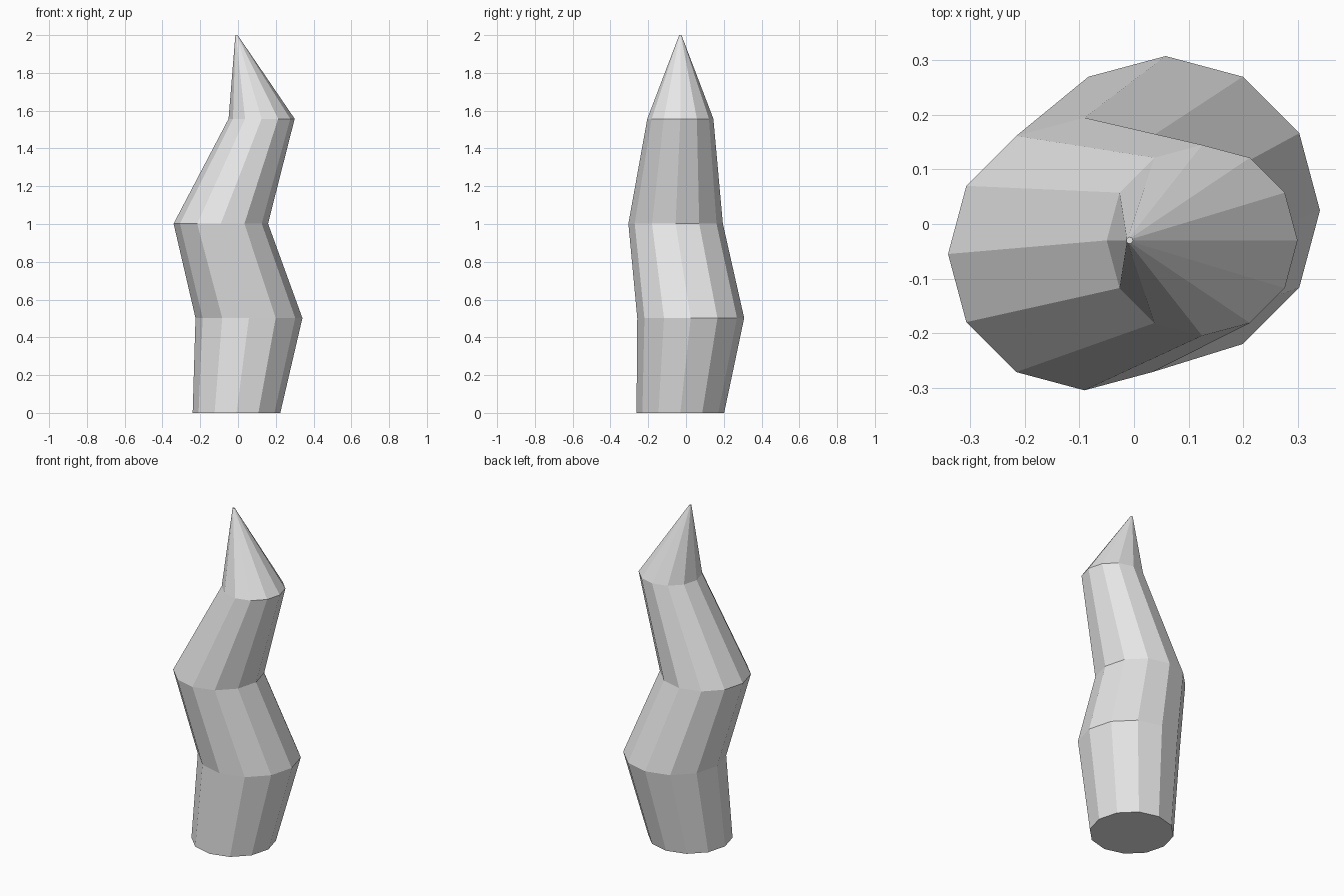
import bpy
import bmesh
import math

SIDES = 12

# Remove the default cube
cube = bpy.data.objects.get("Cube")
if cube:
    bpy.data.objects.remove(cube, do_unlink=True)

# Single plain grey material
grey = bpy.data.materials.new("light_grey")
grey.use_nodes = True
grey.diffuse_color = (0.8, 0.8, 0.8, 1)
grey.node_tree.nodes["Principled BSDF"].inputs["Base Color"].default_value = (0.8, 0.8, 0.8, 1)

# Cross-sections along the crooked spike: centre x, y, z and radius
sections = [
    (-0.008, -0.030, 0.0, 0.232),
    (0.058, 0.025, 0.502, 0.283),
    (-0.091, -0.055, 1.002, 0.250),
    (0.125, -0.030, 1.557, 0.175),
    (-0.008, -0.030, 2.0, 0.006),
]


def add_ring(bm, x, y, z, radius):
    angles = [math.tau * i / SIDES for i in range(SIDES)]
    return [bm.verts.new((x + radius * math.cos(a), y + radius * math.sin(a), z))
            for a in angles]


# Loft flat-sided walls between the sections and cap both ends
bm = bmesh.new()
rings = [add_ring(bm, *s) for s in sections]
for low, high in zip(rings, rings[1:]):
    for i in range(SIDES):
        j = (i + 1) % SIDES
        bm.faces.new((low[i], low[j], high[j], high[i]))
bm.faces.new(rings[0][::-1])
bm.faces.new(rings[-1])
bmesh.ops.recalc_face_normals(bm, faces=bm.faces)

mesh = bpy.data.meshes.new("crooked_spike")
bm.to_mesh(mesh)
bm.free()
mesh.materials.append(grey)
spike = bpy.data.objects.new("crooked_spike", mesh)
bpy.context.collection.objects.link(spike)
